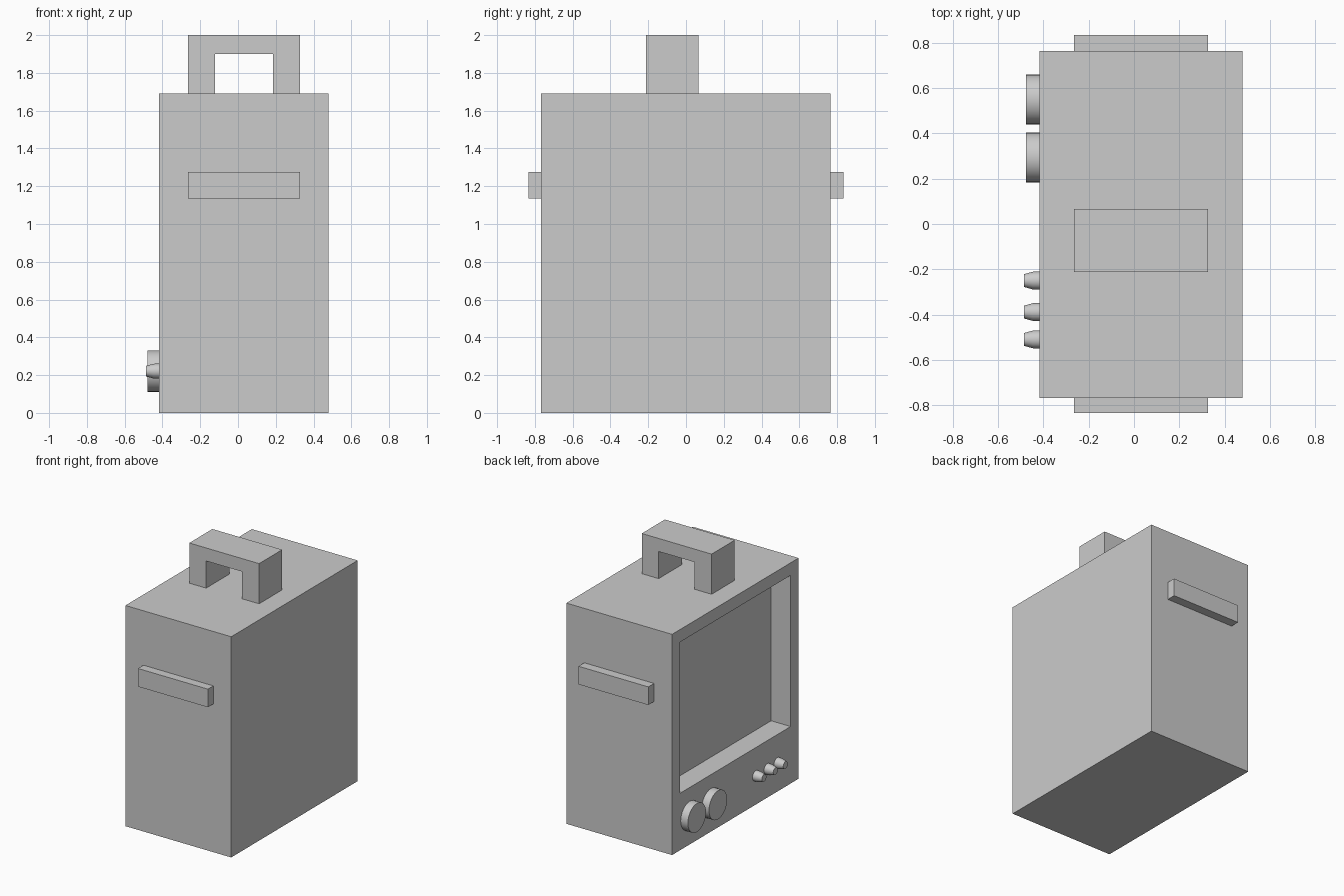
import bpy, bmesh, math
from mathutils import Vector

if "Cube" in bpy.data.objects:
    bpy.data.objects.remove(bpy.data.objects["Cube"])


def finish(bm, name):
    bmesh.ops.recalc_face_normals(bm, faces=bm.faces[:])
    mesh = bpy.data.meshes.new(name)
    bm.to_mesh(mesh)
    bm.free()
    obj = bpy.data.objects.new(name, mesh)
    bpy.context.collection.objects.link(obj)
    return obj


def box_bm(lo, hi):
    bm = bmesh.new()
    bmesh.ops.create_cube(bm, size=1)
    for v in bm.verts:
        v.co = Vector([lo[i] if v.co[i] < 0 else hi[i] for i in range(3)])
    return bm


LEFT = -0.417   # panel side of the case


def knob(name, y, z, profile):
    """Stack rings (depth out of the panel, radius) and cap both ends."""
    n = 32
    bm = bmesh.new()
    rings = [[bm.verts.new((LEFT - d,
                            y + r * math.cos(2 * math.pi * i / n),
                            z + r * math.sin(2 * math.pi * i / n)))
              for i in range(n)] for d, r in profile]
    for a, b in zip(rings, rings[1:]):
        for i in range(n):
            j = (i + 1) % n
            bm.faces.new((a[i], a[j], b[j], b[i]))
    bm.faces.new(rings[0])
    bm.faces.new(rings[-1])
    obj = finish(bm, name)
    bpy.ops.object.select_all(action='DESELECT')
    obj.select_set(True)
    bpy.context.view_layer.objects.active = obj
    bpy.ops.object.shade_smooth_by_angle(angle=math.radians(30))


# Case with the recessed screen on its left side
bm = box_bm((LEFT, -0.768, 0), (0.48, 0.764, 1.692))
bm.normal_update()
panel = min(bm.faces, key=lambda f: f.calc_center_median().x)
bmesh.ops.inset_region(bm, faces=[panel], thickness=0.136)
for v in panel.verts:
    if v.co.z < 0.8:
        v.co.z = 0.437
screen = bmesh.ops.extrude_discrete_faces(bm, faces=[panel])["faces"][0]
bmesh.ops.translate(bm, verts=screen.verts[:], vec=(0.165, 0, 0))
finish(bm, "case")

# Carrying handle
bm = bmesh.new()
arch = [(-0.264, 1.692), (-0.264, 2.0), (0.328, 2.0), (0.328, 1.692),
        (0.185, 1.692), (0.185, 1.9), (-0.121, 1.9), (-0.121, 1.692)]
face = bm.faces.new([bm.verts.new((x, -0.213, z)) for x, z in arch])
ext = bmesh.ops.extrude_face_region(bm, geom=[face])["geom"]
bmesh.ops.translate(bm, vec=(0, 0.28, 0),
                    verts=[g for g in ext if isinstance(g, bmesh.types.BMVert)])
finish(bm, "carrying_handle")

# Grip bars on the two ends
for name, y0, y1 in (("front_grip", -0.834, -0.768), ("back_grip", 0.764, 0.834)):
    finish(box_bm((-0.264, y0, 1.136), (0.328, y1, 1.275)), name)

# Two large dials and three small tapered knobs
for i, y in enumerate((0.55, 0.294)):
    knob(f"large_dial_{i + 1}", y, 0.221, [(0, 0.11), (0.061, 0.11)])
for i, y in enumerate((-0.25, -0.389, -0.51)):
    knob(f"small_knob_{i + 1}", y, 0.221,
         [(0, 0.04), (0.03, 0.039), (0.07, 0.028)])
